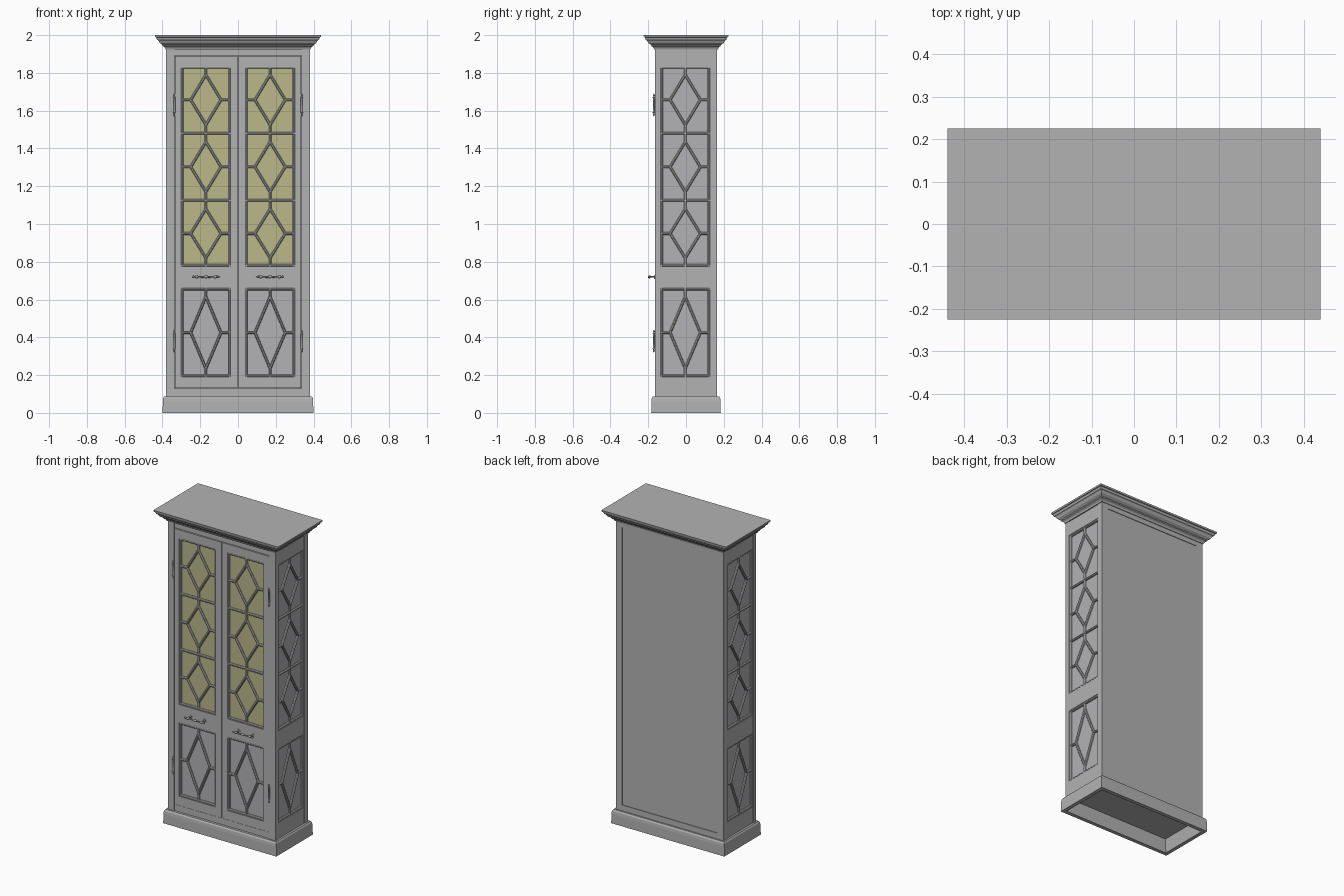
import bpy, bmesh, math
from mathutils import Vector, Matrix

if "Cube" in bpy.data.objects:
    bpy.data.objects.remove(bpy.data.objects["Cube"])


def material(name, rgb):
    m = bpy.data.materials.new(name)
    m.use_nodes = True
    m.diffuse_color = (*rgb, 1)
    m.node_tree.nodes["Principled BSDF"].inputs["Base Color"].default_value = (*rgb, 1)
    return m


GREY = material("painted grey", (0.45, 0.45, 0.45))
PANEL = material("panel grey", (0.45, 0.45, 0.47))
GLASS = material("yellow glass", (0.5, 0.48, 0.25))
METAL = material("handle grey", (0.36, 0.36, 0.36))


def finish(name, bm, mat, matrix=None, smooth=False):
    bmesh.ops.recalc_face_normals(bm, faces=bm.faces)
    me = bpy.data.meshes.new(name)
    bm.to_mesh(me)
    bm.free()
    ob = bpy.data.objects.new(name, me)
    bpy.context.collection.objects.link(ob)
    me.materials.append(mat)
    if matrix:
        ob.matrix_world = matrix
    if smooth:
        bpy.ops.object.select_all(action="DESELECT")
        ob.select_set(True)
        bpy.context.view_layer.objects.active = ob
        bpy.ops.object.shade_smooth_by_angle(angle=math.radians(40))
    return ob


def boxes(name, spans, mat):
    """One object made of boxes, each given as (x0, x1, y0, y1, z0, z1)."""
    bm = bmesh.new()
    for x0, x1, y0, y1, z0, z1 in spans:
        m = Matrix.Translation(((x0 + x1) / 2, (y0 + y1) / 2, (z0 + z1) / 2))
        bmesh.ops.create_cube(bm, size=1, matrix=m @ Matrix.Diagonal((x1 - x0, y1 - y0, z1 - z0, 1)))
    return finish(name, bm, mat)


def loft(name, profile, closed):
    """Sweep a profile of (z, outset) around the cabinet's rectangle."""
    bm = bmesh.new()
    rings = []
    for z, o in profile:
        x, y = BX + o, BY + o
        rings.append([bm.verts.new((sx * x, sy * y, z)) for sx, sy in ((-1, -1), (1, -1), (1, 1), (-1, 1))])
    pairs = list(zip(rings, rings[1:]))
    if closed:
        pairs.append((rings[-1], rings[0]))
    else:
        bm.faces.new(rings[0])
        bm.faces.new(rings[-1])
    for a, b in pairs:
        for i in range(4):
            j = (i + 1) % 4
            bm.faces.new((a[i], a[j], b[j], b[i]))
    return finish(name, bm, GREY)


def lathe(bm, profile, matrix, sides=12):
    """Turn a profile of (height, radius) about the local z axis."""
    rings = [[bm.verts.new(matrix @ Vector((r * math.cos(t), r * math.sin(t), h)))
              for t in (2 * math.pi * k / sides for k in range(sides))] for h, r in profile]
    for a, b in zip(rings, rings[1:]):
        for i in range(sides):
            j = (i + 1) % sides
            bm.faces.new((a[i], a[j], b[j], b[i]))
    bm.faces.new(rings[0])
    bm.faces.new(rings[-1])


def bar(bm, p, q, w=0.007, depth=0.012):
    """Bevelled glazing bar between two (x, z) points, standing out toward -y."""
    a, b = Vector((p[0], 0, p[1])), Vector((q[0], 0, q[1]))
    along = (b - a).normalized()
    side = along.cross(Vector((0, 1, 0)))
    section = ((-w, 0), (-w, -depth * 0.6), (-w * 0.4, -depth), (w * 0.4, -depth), (w, -depth * 0.6), (w, 0))
    ends = [[bm.verts.new(c + side * s + Vector((0, d, 0))) for s, d in section] for c in (a, b)]
    n = len(section)
    for i in range(n):
        j = (i + 1) % n
        bm.faces.new((ends[0][i], ends[0][j], ends[1][j], ends[1][i]))
    bm.faces.new(ends[0])
    bm.faces.new(ends[1])


def lattice(name, levels, matrix):
    """Framed cells between the levels, each holding a diamond with four stubs."""
    bm = bmesh.new()
    hw, dw = PANEL_W / 2, 0.08
    e = hw - 0.005
    for s in (-e, e):
        bar(bm, (s, levels[0]), (s, levels[-1]))
    for i, z in enumerate(levels):
        shift = 0.005 if i == 0 else -0.005 if i == len(levels) - 1 else 0
        bar(bm, (-hw, z + shift), (hw, z + shift))
    for z0, z1 in zip(levels, levels[1:]):
        c, dh = (z0 + z1) / 2, (z1 - z0) / 2 - 0.045
        tips = [(0, c + dh), (dw, c), (0, c - dh), (-dw, c)]
        for p, q in zip(tips, tips[1:] + tips[:1]):
            bar(bm, p, q)
        for p, q in zip(tips, [(0, z1), (e, c), (0, z0), (-e, c)]):
            bar(bm, p, q)
    return finish(name, bm, GREY, matrix)


# Main dimensions
BX, BY = 0.38, 0.165
BOTTOM, TOP = 0.085, 1.935
LOW, HIGH = (0.19, 0.66), (0.775, 1.125, 1.48, 1.835)
PANEL_W, DOOR_X, SIDE_Y = 0.262, 0.17, -0.004
CORE_X, CORE_Y = 0.364, 0.148

# Plinth, hollow underneath
loft("plinth", [(0, -0.005), (0, 0.019), (0.06, 0.018), (0.078, 0.016), (0.088, 0.01),
                (0.088, -0.02), (0.08, -0.02)], True)
# Stepped crown moulding
loft("crown_moulding", [(1.925, -0.01), (1.925, 0.004), (1.935, 0.008), (1.942, 0.018), (1.948, 0.02),
                        (1.958, 0.034), (1.972, 0.042), (1.975, 0.048), (1.988, 0.053),
                        (1.99, 0.058), (2.0, 0.06)], False)

# Carcass, corner posts and rails
boxes("carcass", [(-CORE_X, CORE_X, -CORE_Y, CORE_Y + 0.01, BOTTOM - 0.005, TOP)], PANEL)
boxes("back_panel", [(-0.35, 0.35, 0.15, 0.161, BOTTOM, TOP)], GREY)
for side, s in (("left", 1), ("right", -1)):
    x0, x1 = sorted((s * 0.336, s * BX))
    boxes(side + "_posts", [(x0, x1, -BY, SIDE_Y - PANEL_W / 2, BOTTOM, TOP),
                            (x0, x1, SIDE_Y + PANEL_W / 2, BY, BOTTOM, TOP)], GREY)
    r0, r1 = sorted((s * 0.355, s * 0.377))
    boxes(side + "_side_rails", [(r0, r1, -0.14, 0.14, a, b) for a, b in
                                 ((BOTTOM, LOW[0]), (LOW[1], HIGH[0]), (HIGH[-1], TOP))], GREY)
    # Side lattices
    m = Matrix.Translation((s * CORE_X, SIDE_Y, 0)) @ Matrix.Rotation(s * math.pi / 2, 4, "Z")
    lattice(side + "_side_upper_lattice", HIGH, m)
    lattice(side + "_side_lower_lattice", LOW, m)
boxes("front_rails", [(-0.336, 0.336, -0.16, -0.14, BOTTOM, 0.128),
                      (-0.336, 0.336, -0.16, -0.14, 1.892, TOP)], GREY)
boxes("back_rails", [(-0.336, 0.336, 0.15, BY, BOTTOM, 0.125),
                     (-0.336, 0.336, 0.15, BY, 1.895, TOP)], GREY)

# Doors with glass, lattices, handles and hinges
for side, s in (("left", 1), ("right", -1)):
    inner, outer = DOOR_X - PANEL_W / 2, DOOR_X + PANEL_W / 2

    def part(a, b, z0, z1, front=-0.164, back=-0.14):
        return (*sorted((s * a, s * b)), front, back, z0, z1)

    boxes(side + "_door_frame", [part(0.002, inner, 0.131, 1.889), part(outer, 0.334, 0.131, 1.889),
                                 part(inner, outer, 0.131, LOW[0]), part(inner, outer, LOW[1], HIGH[0]),
                                 part(inner, outer, HIGH[-1], 1.889)], GREY)
    boxes(side + "_door_glass", [part(inner, outer, HIGH[0], HIGH[-1], -0.151, -0.146)], GLASS)
    m = Matrix.Translation((s * DOOR_X, -0.15, 0))
    lattice(side + "_door_upper_lattice", HIGH, m)
    lattice(side + "_door_lower_lattice", LOW, m)

    # Turned pull handle on two short stems
    bm = bmesh.new()
    half = [(0, 0.008), (0.012, 0.005), (0.04, 0.004), (0.046, 0.008), (0.052, 0.008),
            (0.058, 0.004), (0.064, 0.007), (0.07, 0.005), (0.074, 0.001)]
    turned = [(-h, r) for h, r in reversed(half[1:])] + half
    lathe(bm, turned, Matrix.Translation((s * DOOR_X, -0.194, 0.72)) @ Matrix.Rotation(math.pi / 2, 4, "Y"))
    for d in (-0.049, 0.049):
        m = Matrix.Translation((s * DOOR_X + d, -0.163, 0.72)) @ Matrix.Rotation(math.pi / 2, 4, "X")
        lathe(bm, [(0, 0.01), (0.004, 0.01), (0.007, 0.004), (0.03, 0.004)], m)
    finish(side + "_handle", bm, METAL, smooth=True)

    # Hinge barrels with finials
    bm = bmesh.new()
    barrel = [(0, 0.005), (0.035, 0.005), (0.037, 0.0065), (0.041, 0.0065), (0.044, 0.003),
              (0.05, 0.005), (0.056, 0.004), (0.06, 0.001)]
    for z in (0.38, 1.63):
        lathe(bm, [(-h, r) for h, r in reversed(barrel[1:])] + barrel,
              Matrix.Translation((s * 0.337, -0.17, z)))
    finish(side + "_hinges", bm, GREY, smooth=True)
